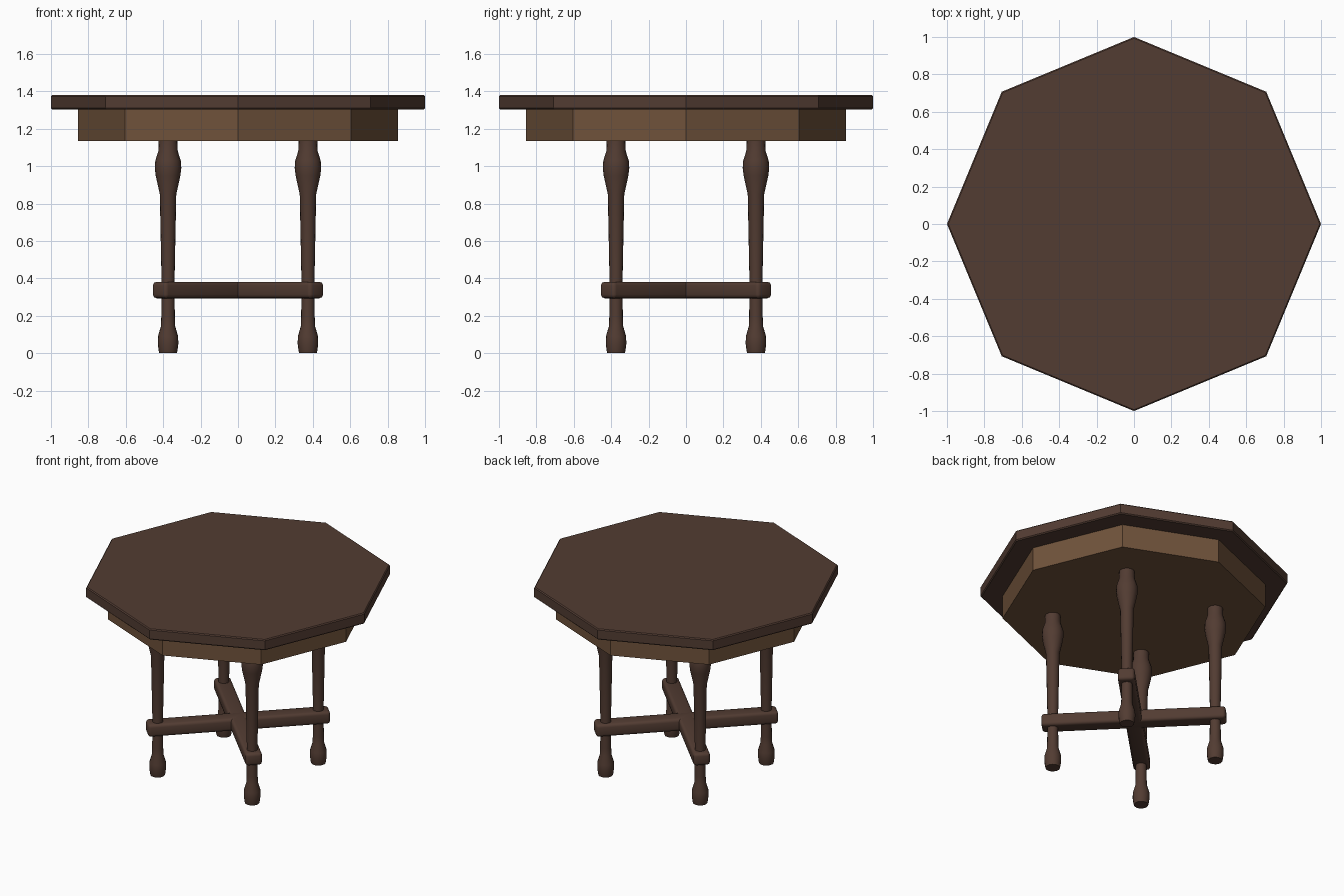
import bpy, bmesh, math

if "Cube" in bpy.data.objects:
    bpy.data.objects.remove(bpy.data.objects["Cube"])

def material(name, color):
    m = bpy.data.materials.new(name)
    m.diffuse_color = (*color, 1)
    m.use_nodes = True
    m.node_tree.nodes["Principled BSDF"].inputs["Base Color"].default_value = m.diffuse_color
    return m

DARK = material("dark_wood", (0.085, 0.045, 0.032))
LIGHT = material("apron_wood", (0.16, 0.085, 0.043))

def finish(name, bm, mat, smooth=False):
    bmesh.ops.recalc_face_normals(bm, faces=bm.faces)
    me = bpy.data.meshes.new(name)
    bm.to_mesh(me)
    bm.free()
    me.materials.append(mat)
    ob = bpy.data.objects.new(name, me)
    bpy.context.collection.objects.link(ob)
    if smooth:
        bpy.ops.object.select_all(action='DESELECT')
        ob.select_set(True)
        bpy.context.view_layer.objects.active = ob
        bpy.ops.object.shade_smooth_by_angle(angle=math.radians(40))
    return ob

def lathe(name, profile, sides, mat, x=0, y=0, smooth=False):
    """Stack of (radius, z) rings with closed ends."""
    bm = bmesh.new()
    rings = []
    for r, z in profile:
        rings.append([bm.verts.new((x + r * math.cos(2 * math.pi * i / sides),
                                    y + r * math.sin(2 * math.pi * i / sides), z))
                      for i in range(sides)])
    for a, b in zip(rings, rings[1:]):
        for i in range(sides):
            j = (i + 1) % sides
            bm.faces.new((a[i], a[j], b[j], b[i]))
    bm.faces.new(rings[0])
    bm.faces.new(rings[-1])
    return finish(name, bm, mat, smooth)

# Octagonal top with a fine chamfer, and the apron below it
lathe("table_top", [(0.993, 1.303), (1, 1.31), (1, 1.373), (0.993, 1.38)], 8, DARK)
lathe("apron", [(0.855, 1.136), (0.855, 1.304)], 8, LIGHT)

# Four turned legs
LEG = [(0.047, 0), (0.05, 0.012), (0.055, 0.05), (0.054, 0.09), (0.038, 0.145),
       (0.036, 0.2), (0.035, 0.4), (0.044, 0.85), (0.066, 0.95), (0.071, 0.99),
       (0.068, 1.03), (0.052, 1.08), (0.05, 1.15)]
for sx, side in ((-1, "left"), (1, "right")):
    for sy, end in ((-1, "front"), (1, "back")):
        lathe(f"{end}_{side}_leg", LEG, 16, DARK, 0.374 * sx, 0.374 * sy, True)

# Crossed diagonal stretchers with rounded edges
for k, ang in enumerate((45, 135)):
    bm = bmesh.new()
    bmesh.ops.create_cube(bm, size=1)
    for v in bm.verts:
        v.co.x *= 1.2
        v.co.y *= 0.11
        v.co.z *= 0.088
    bmesh.ops.bevel(bm, geom=bm.edges[:], offset=0.02, segments=3, profile=0.5, affect='EDGES')
    ob = finish(f"stretcher_{k + 1}", bm, DARK, True)
    ob.location.z = 0.338
    ob.rotation_euler.z = math.radians(ang)
